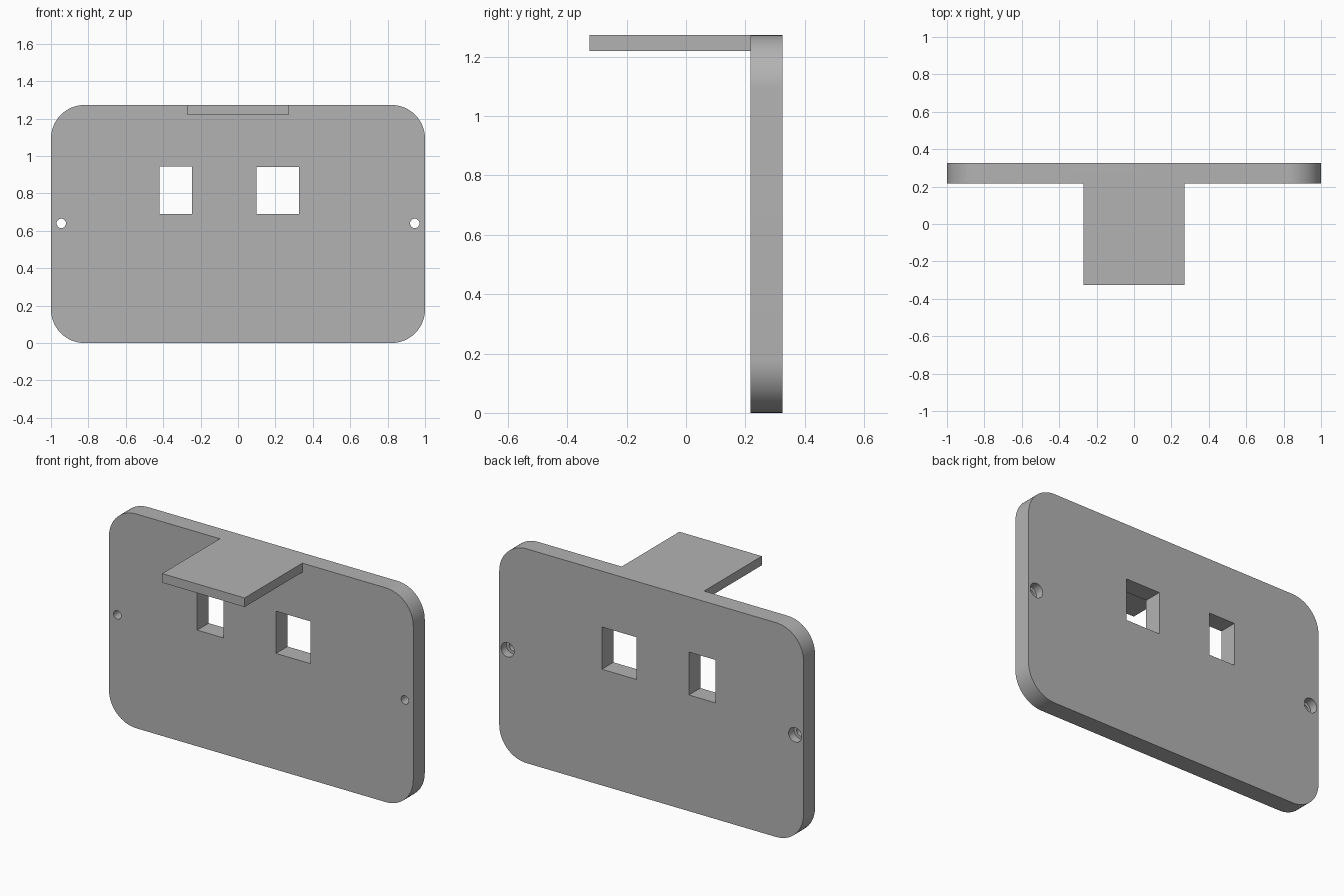
import bpy, bmesh, math
from mathutils import Matrix, Vector

cube = bpy.data.objects.get("Cube")
if cube:
    bpy.data.objects.remove(cube, do_unlink=True)

HEIGHT = 1.273
FRONT, BACK = 0.217, 0.325

grey = bpy.data.materials.new("matte grey")
grey.use_nodes = True
colour = (0.45, 0.45, 0.45, 1)
grey.diffuse_color = colour
grey.node_tree.nodes["Principled BSDF"].inputs["Base Color"].default_value = colour


def finish(name, bm):
    bmesh.ops.recalc_face_normals(bm, faces=bm.faces)
    mesh = bpy.data.meshes.new(name)
    bm.to_mesh(mesh)
    bm.free()
    mesh.materials.append(grey)
    obj = bpy.data.objects.new(name, mesh)
    bpy.context.collection.objects.link(obj)
    return obj


def box(name, low, high, radius=0):
    """Box between two corners; radius rounds the edges running along y."""
    low, high = Vector(low), Vector(high)
    bm = bmesh.new()
    bmesh.ops.create_cube(bm, size=1)
    for v in bm.verts:
        v.co = Vector([h if c > 0 else l for c, l, h in zip(v.co, low, high)])
    if radius:
        edges = [e for e in bm.edges
                 if abs(e.verts[0].co.y - e.verts[1].co.y) > 0.01]
        bmesh.ops.bevel(bm, geom=edges, offset=radius, segments=16,
                        profile=0.5, affect='EDGES')
    return finish(name, bm)


def drill(name, x, z, radius, y0, y1):
    """Cylinder along y."""
    bm = bmesh.new()
    place = Matrix.Translation((x, (y0 + y1) / 2, z)) @ Matrix.Rotation(math.pi / 2, 4, 'X')
    bmesh.ops.create_cone(bm, cap_ends=True, segments=32, radius1=radius,
                          radius2=radius, depth=y1 - y0, matrix=place)
    return finish(name, bm)


def combine(target, tool, operation):
    mod = target.modifiers.new(tool.name, 'BOOLEAN')
    mod.operation, mod.object, mod.solver = operation, tool, 'EXACT'
    bpy.context.view_layer.objects.active = target
    bpy.ops.object.modifier_apply(modifier=mod.name)
    bpy.data.objects.remove(tool, do_unlink=True)


# Rounded upright plate with the shelf fused flush to its top edge
plate = box("wall_plate_with_shelf", (-1, FRONT, 0), (1, BACK, HEIGHT), 0.18)
shelf = box("shelf", (-0.271, -0.325, 1.219), (0.271, FRONT + 0.05, HEIGHT))
combine(plate, shelf, 'UNION')

# Two rectangular windows
for left, right, top in ((-0.42, -0.247, 0.945), (0.098, 0.325, 0.941)):
    window = box("window_cutter", (left, FRONT - 0.1, 0.69), (right, BACK + 0.1, top))
    combine(plate, window, 'DIFFERENCE')

# Screw holes, counterbored from the back
for x in (-0.945, 0.945):
    combine(plate, drill("hole_cutter", x, 0.64, 0.025, FRONT - 0.1, BACK + 0.1), 'DIFFERENCE')
    combine(plate, drill("counterbore_cutter", x, 0.64, 0.043, BACK - 0.05, BACK + 0.1), 'DIFFERENCE')

# Smooth rounded surfaces, crisp edges
bpy.ops.object.select_all(action='DESELECT')
plate.select_set(True)
bpy.context.view_layer.objects.active = plate
bpy.ops.object.shade_smooth_by_angle(angle=math.radians(30))
